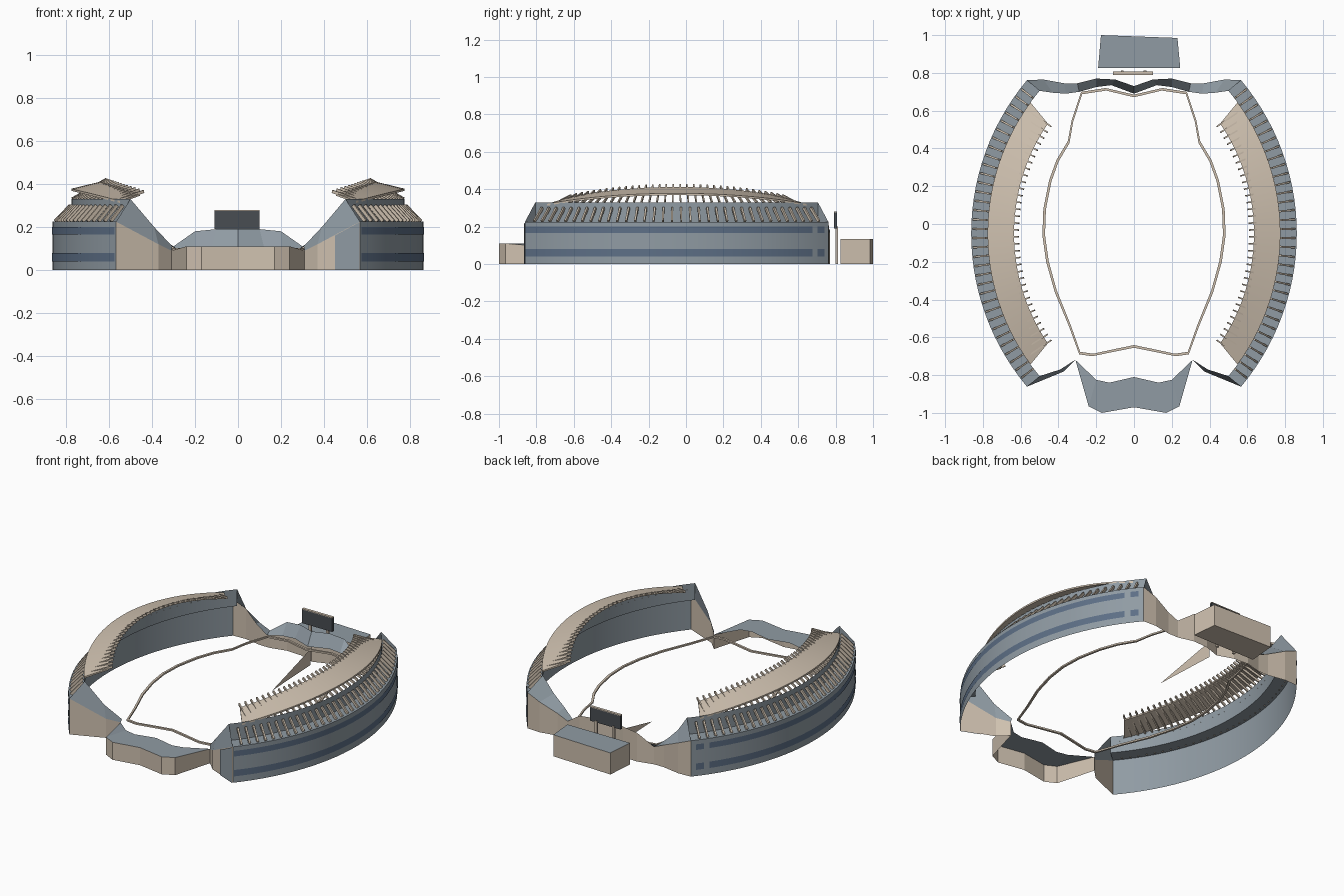
import bpy, bmesh, math
from mathutils import Vector, Matrix

old = bpy.data.objects.get("Cube")
if old:
    bpy.data.objects.remove(old)


def material(name, r, g, b):
    m = bpy.data.materials.new(name)
    m.use_nodes = True
    m.diffuse_color = (r, g, b, 1)
    node = next(n for n in m.node_tree.nodes if n.type == 'BSDF_PRINCIPLED')
    node.inputs["Base Color"].default_value = (r, g, b, 1)
    node.inputs["Roughness"].default_value = 0.8
    return m


SLATE = material("slate grey", .28, .33, .37)
TAN = material("warm tan", .62, .53, .43)
GLASS = material("window blue", .11, .16, .24)
BOARD = material("board charcoal", .065, .075, .085)


def finish(name, bm, mats, mirror=False, smooth=False):
    bmesh.ops.remove_doubles(bm, verts=bm.verts, dist=1e-5)
    mesh = bpy.data.meshes.new(name)
    bm.to_mesh(mesh)
    bm.free()
    for m in mats:
        mesh.materials.append(m)
    ob = bpy.data.objects.new(name, mesh)
    bpy.context.collection.objects.link(ob)
    if mirror:
        mod = ob.modifiers.new("Mirror", 'MIRROR')
        mod.use_mirror_merge = False
    if smooth:
        bpy.ops.object.select_all(action='DESELECT')
        ob.select_set(True)
        bpy.context.view_layer.objects.active = ob
        bpy.ops.object.shade_smooth_by_angle(angle=math.radians(25))
    return ob


def sheet(name, low, high, mat, mirror=True, smooth=False):
    """Surface spanned between two matching paths."""
    bm = bmesh.new()
    a = [bm.verts.new(p) for p in low]
    b = [bm.verts.new(p) for p in high]
    for i in range(len(a) - 1):
        bm.faces.new((a[i], a[i + 1], b[i + 1], b[i]))
    return finish(name, bm, [mat], mirror, smooth)


def ground(path):
    return [(x, y, 0) for x, y, z in path]


# The two curved stands share one arc centre
CX, CY = -.40, -.05
OUTER, INNER, EDGE = 1.262, 1.175, 1.035
END = 40


def polar(radius, deg, z):
    a = math.radians(deg)
    return (CX + radius * math.cos(a), CY + radius * math.sin(a), z)


def arc(radius, z, start=-END, end=END, n=28):
    return [polar(radius, start + (end - start) * i / n, z) for i in range(n + 1)]


# Side stands: outer wall, ledge and upper wall
sheet("stand_wall", arc(OUTER, 0), arc(OUTER, .225), SLATE, smooth=True)
sheet("stand_ledge", arc(OUTER, .225), arc(INNER, .225), SLATE)
sheet("upper_wall", arc(INNER, .225), arc(INNER, .33), SLATE, smooth=True)
for label, deg in (("front", -END), ("back", END)):
    corner = polar(OUTER, deg, .225)
    sheet(label + "_ledge_end", [corner, polar(INNER, deg, .225)],
          [corner, polar(INNER, deg, .33)], SLATE)

# Window bands on the outer wall
for level, (z0, z1) in {"lower": (.04, .08), "upper": (.165, .20)}.items():
    for part, (d0, d1) in {"long": (-39.7, 35), "short": (36.5, 38.7)}.items():
        sheet(f"{level}_{part}_window", arc(OUTER + .003, z0, d0, d1),
              arc(OUTER + .003, z1, d0, d1), GLASS, smooth=True)


# Canopy roofs, arched along their length
def drop(deg):
    return .06 * (deg / 35) ** 2


bm = bmesh.new()
rows = []
STEPS = 28
for i in range(STEPS + 1):
    t = -1 + 2 * i / STEPS
    d_in, d_out = 34.2 * t, 36.2 * t
    sink = drop(34 * t)
    rows.append([bm.verts.new(polar(r, d, z - sink)) for r, d, z in (
        (INNER, d_out, .378), (EDGE, d_in, .412), (EDGE, d_in, .402), (INNER, d_out, .368))])
for p, q in zip(rows, rows[1:]):
    for k in range(4):
        m = (k + 1) % 4
        bm.faces.new((p[k], q[k], q[m], p[m]))
bm.faces.new(rows[0])
bm.faces.new(rows[-1][::-1])
bmesh.ops.recalc_face_normals(bm, faces=bm.faces)
finish("canopy_roof", bm, [TAN], mirror=True, smooth=True)


# Radial ribs: a bar between two points at one angle
def rib(bm, deg, start, end, width, depth):
    p, q = Vector(polar(start[0], deg, start[1])), Vector(polar(end[0], deg, end[1]))
    along = (q - p).normalized()
    side = Vector(polar(1, deg + 90, 0)) - Vector((CX, CY, 0))
    rot = Matrix((side, along.cross(side), along)).transposed().to_4x4()
    size = Matrix.Diagonal((width, depth, (q - p).length, 1))
    bmesh.ops.create_cube(bm, size=1, matrix=Matrix.Translation((p + q) / 2) @ rot @ size)


RIBS = 34
low_ribs, roof_ribs = bmesh.new(), bmesh.new()
for i in range(RIBS):
    t = -1 + 2 * i / (RIBS - 1)
    rib(low_ribs, 37.5 * t, (1.25, .227), (1.18, .30), .010, .016)
    d = 34 * t
    rib(roof_ribs, d, (1.172, .33 - .2 * drop(d)), (1.012, .422 - drop(d)), .008, .014)
finish("ledge_ribs", low_ribs, [TAN], mirror=True)
finish("canopy_ribs", roof_ribs, [TAN], mirror=True)

# Back wall with its sloping grey seating bank (from the corner to the middle)
back_out = [polar(OUTER, END, .225), (.48, .765, .19), (.37, .745, .14), (.30, .745, .11),
            (.20, .77, .18), (.10, .765, .19), (0, .73, .19)]
back_in = [polar(INNER, END, .33), (.43, .695, .23), (.36, .69, .16), (.29, .70, .10),
           (.20, .725, .11), (.12, .735, .11), (0, .69, .11)]
sheet("back_wall", ground(back_out), back_out, TAN)
sheet("back_bank", back_out, back_in, SLATE)

# Front corner walls with their descending grey tops
front_out = [(.31, -.72, .09), (.37, -.78, .12), polar(OUTER, -END, .225)]
front_in = [(.305, -.715, .11), (.39, -.77, .20), polar(INNER, -END, .33)]
sheet("front_corner_wall", ground(front_out), front_out, TAN)
sheet("front_corner_bank", front_out, front_in, SLATE)
panel = [(.45, -.819, .16), (.564, -.866, .222)]
sheet("front_corner_panel", ground(panel), panel, SLATE, mirror=False)

# Front entrance block
block_out = [(0, -.97, .11), (.17, -1, .11), (.24, -.965, .11), (.31, -.72, .09)]
block_in = [(0, -.81, .11), (.13, -.84, .11), (.20, -.825, .11), (.31, -.72, .09)]
sheet("front_block_wall", ground(block_out), block_out, TAN)
sheet("front_block_top", block_out, block_in, SLATE)

# Field rail: a thin loop around the inside
half = [(0, -.655), (.10, -.675), (.22, -.70), (.29, -.69), (.345, -.54), (.42, -.36),
        (.465, -.20), (.485, -.06), (.48, .08), (.45, .23), (.41, .34), (.35, .44),
        (.33, .55), (.28, .70), (.15, .72), (0, .685)]
bm = bmesh.new()
rings = []
for x, y in half:
    shrink = 1 - .014 / math.hypot(x, y)
    rings.append([bm.verts.new((x * s, y * s, z)) for s, z in (
        (1, .092), (1, .102), (shrink, .102), (shrink, .092))])
for p, q in zip(rings, rings[1:]):
    for k in range(4):
        m = (k + 1) % 4
        bm.faces.new((p[k], q[k], q[m], p[m]))
bmesh.ops.recalc_face_normals(bm, faces=bm.faces)
finish("field_rail", bm, [TAN], mirror=True)

# Thin triangular fin wall running from the back bank onto the field
tip = (.04, .28, 0)
sheet("field_fin_wall", [tip, (.02, .69, 0)], [tip, (.02, .69, .10)], TAN, mirror=False)

# Service building behind, tan with a grey roof
bm = bmesh.new()
plan = [(-.19, .825), (.245, .825), (.23, .985), (-.175, 1)]
base = bm.faces.new([bm.verts.new((x, y, 0)) for x, y in plan])
top = bmesh.ops.extrude_face_region(bm, geom=[base])["geom"]
bmesh.ops.translate(bm, vec=(0, 0, .135), verts=[v for v in top if isinstance(v, bmesh.types.BMVert)])
bmesh.ops.recalc_face_normals(bm, faces=bm.faces)
for f in bm.faces:
    f.material_index = int(f.normal.z > .5)
finish("service_building", bm, [TAN, SLATE])


def box(name, lo, hi, mat):
    bm = bmesh.new()
    lo, hi = Vector(lo), Vector(hi)
    bmesh.ops.create_cube(bm, size=1, matrix=Matrix.Translation((lo + hi) / 2)
                          @ Matrix.Diagonal((*(hi - lo), 1)))
    return finish(name, bm, [mat])


# Scoreboard on two posts
box("scoreboard", (-.11, .79, .19), (.10, .806, .275), BOARD)
box("scoreboard_cap", (-.11, .79, .275), (.10, .808, .28), TAN)
for side, x in (("left", .05), ("right", -.07)):
    box(side + "_scoreboard_post", (x, .80, 0), (x + .015, .812, .20), TAN)
